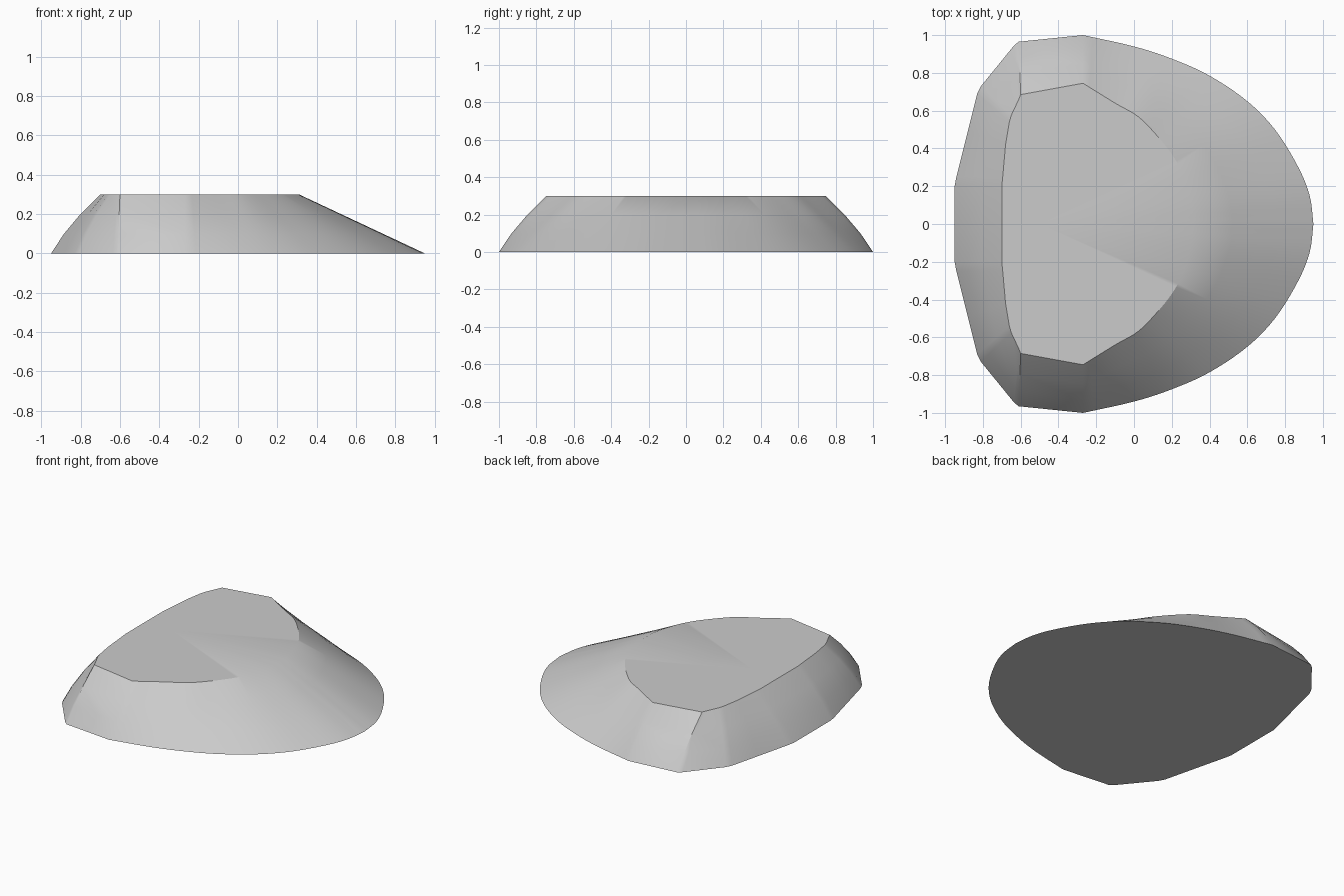
import bpy, bmesh, math
from mathutils import Vector

cube = bpy.data.objects.get("Cube")
if cube:
    bpy.data.objects.remove(cube, do_unlink=True)

HEIGHT = 0.3
STEPS = 5

# Paired half outlines (base, top): blunt end first, then the rounded ramp end
BLUNT_BASE = [(-.95, 0), (-.95, .2), (-.94, .25), (-.88, .49), (-.83, .69), (-.81, .73), (-.635, .945), (-.61, .965)]
BLUNT_TOP = [(-.7, 0), (-.7, .2), (-.695, .25), (-.68, .42), (-.66, .54), (-.65, .575), (-.61, .66), (-.6, .685)]
RAMP_BASE = [(-.27, 1), (0, .94), (.2, .875), (.4, .785), (.6, .65), (.75, .495), (.87, .3), (.93, .15), (.95, 0)]
RAMP_TOP = [(-.27, .745), (-.1, .64), (.02, .57), (.12, .47), (.2, .37), (.25, .28), (.285, .18), (.305, .09), (.31, 0)]


def smooth_curve(points):
    """Catmull-Rom curve through the points."""
    p = [Vector(q) for q in points]
    p = [2 * p[0] - p[1]] + p + [2 * p[-1] - p[-2]]
    out = []
    for a, b, c, d in zip(p, p[1:], p[2:], p[3:]):
        for i in range(STEPS):
            t = i / STEPS
            out.append(b + (c - a) * t / 2 + (2 * a - 5 * b + 4 * c - d) * t * t / 2
                       + (3 * b - a - 3 * c + d) * t ** 3 / 2)
    return out + [p[-2]]


def full_ring(blunt, ramp):
    """Join both half outlines and mirror them across y."""
    half = [Vector(q) for q in blunt] + smooth_curve(ramp)
    return half + [Vector((q.x, -q.y)) for q in reversed(half[1:-1])]


base = full_ring(BLUNT_BASE, RAMP_BASE)
top = full_ring(BLUNT_TOP, RAMP_TOP)

# Loft the side wall, bulging slightly except on the straight ramp
bm = bmesh.new()
rings = []
for t in (0, 0.33, 0.67, 1):
    ring = []
    for b, u in zip(base, top):
        fade = max(0, min(1, (0.4 - b.x) / 0.6))
        out = (b - u).normalized() * 0.02 * fade * math.sin(math.pi * t)
        p = b.lerp(u, t) + out
        ring.append(bm.verts.new((p.x, p.y, HEIGHT * t)))
    rings.append(ring)

n = len(base)
for low, high in zip(rings, rings[1:]):
    for i in range(n):
        j = (i + 1) % n
        bm.faces.new((low[i], low[j], high[j], high[i]))

# Flat base and a fanned flat top
bm.faces.new(rings[0])
hub = bm.verts.new((-0.5, 0, HEIGHT))
for i in range(n):
    bm.faces.new((rings[-1][i], rings[-1][(i + 1) % n], hub))
bmesh.ops.recalc_face_normals(bm, faces=bm.faces[:])

mesh = bpy.data.meshes.new("wedge_body")
bm.to_mesh(mesh)
bm.free()
body = bpy.data.objects.new("wedge_body", mesh)
bpy.context.collection.objects.link(body)

# Plain grey material
grey = bpy.data.materials.new("light_grey")
grey.use_nodes = True
colour = (0.6, 0.6, 0.6, 1)
grey.diffuse_color = colour
for node in grey.node_tree.nodes:
    if node.type == "BSDF_PRINCIPLED":
        node.inputs["Base Color"].default_value = colour
mesh.materials.append(grey)

# Smooth shading with the steep rims kept sharp
bpy.ops.object.select_all(action="DESELECT")
body.select_set(True)
bpy.context.view_layer.objects.active = body
bpy.ops.object.shade_smooth_by_angle(angle=math.radians(30))
